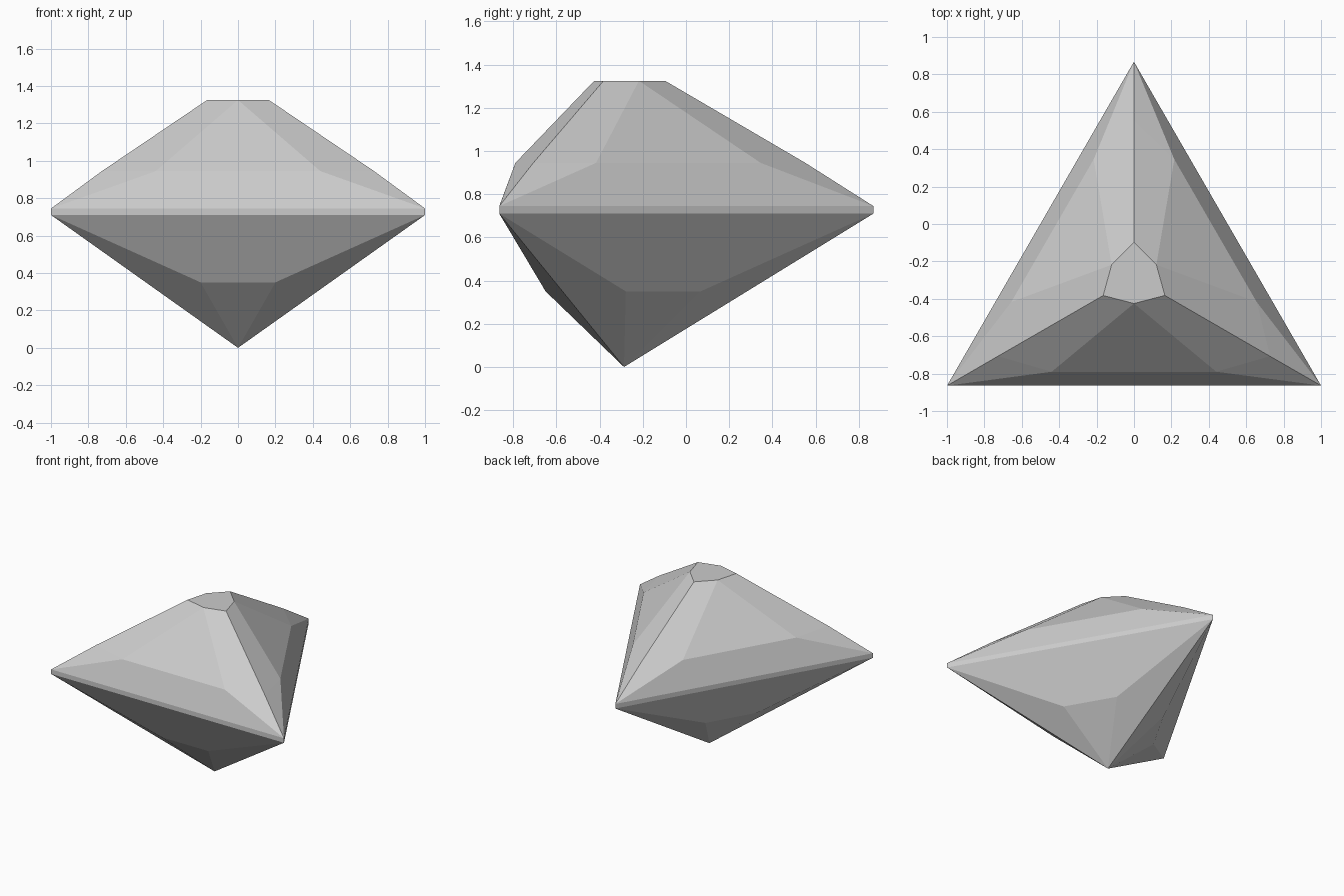
import bpy, bmesh
from math import pi
from mathutils import Matrix, Vector

cube = bpy.data.objects.get("Cube")
if cube:
    bpy.data.objects.remove(cube, do_unlink=True)

# Single stone colour
stone = bpy.data.materials.new("pale_grey_stone")
stone.use_nodes = True
stone.diffuse_color = (0.6, 0.6, 0.6, 1)
stone.node_tree.nodes["Principled BSDF"].inputs["Base Color"].default_value = (0.6, 0.6, 0.6, 1)

CENTRE_Y = -0.287
bm = bmesh.new()
turns = [Matrix.Rotation(i * 2 * pi / 3, 3, "Z") for i in range(3)]


def ring(x, y, z):
    """Three copies of a point, one per side of the triangular stone."""
    return [bm.verts.new(t @ Vector((x, y, z)) + Vector((0, CENTRE_Y, 0))) for t in turns]


# Rings of points for the front side, repeated around the stone
table_mid = ring(0, -0.138, 1.325)
table_corner = ring(0.165, -0.095, 1.325)
crown_left = ring(0.44, -0.503, 0.945)
crown_right = ring(-0.44, -0.503, 0.945)
crown_corner = ring(0.727, -0.42, 0.945)
girdle_top = ring(1, -0.577, 0.745)
girdle_low = ring(1, -0.577, 0.71)
pavilion_left = ring(0.2, -0.363, 0.35)
pavilion_right = ring(-0.2, -0.363, 0.35)
tip = bm.verts.new((0, CENTRE_Y, 0))

for i in range(3):
    p = i - 1   # previous corner, at this side's -x end
    facets = [
        # Crown
        (table_mid[i], crown_right[i], crown_left[i]),
        (table_mid[i], crown_left[i], crown_corner[i], table_corner[i]),
        (table_mid[i], table_corner[p], crown_corner[p], crown_right[i]),
        (crown_left[i], girdle_top[i], crown_corner[i]),
        (crown_right[i], crown_corner[p], girdle_top[p]),
        (crown_right[i], girdle_top[p], girdle_top[i], crown_left[i]),
        # Girdle
        (girdle_top[p], girdle_low[p], girdle_low[i], girdle_top[i]),
        # Pavilion
        (girdle_low[p], pavilion_right[i], pavilion_left[i], girdle_low[i]),
        (pavilion_right[i], tip, pavilion_left[i]),
        (pavilion_left[i], tip, girdle_low[i]),
        (pavilion_right[i], girdle_low[p], tip),
    ]
    for facet in facets:
        bm.faces.new(facet)

# Flat table on top
bm.faces.new([v for pair in zip(table_mid, table_corner) for v in pair])
bmesh.ops.recalc_face_normals(bm, faces=bm.faces[:])

mesh = bpy.data.meshes.new("cut_gemstone")
bm.to_mesh(mesh)
bm.free()
mesh.materials.append(stone)
bpy.context.collection.objects.link(bpy.data.objects.new("cut_gemstone", mesh))
